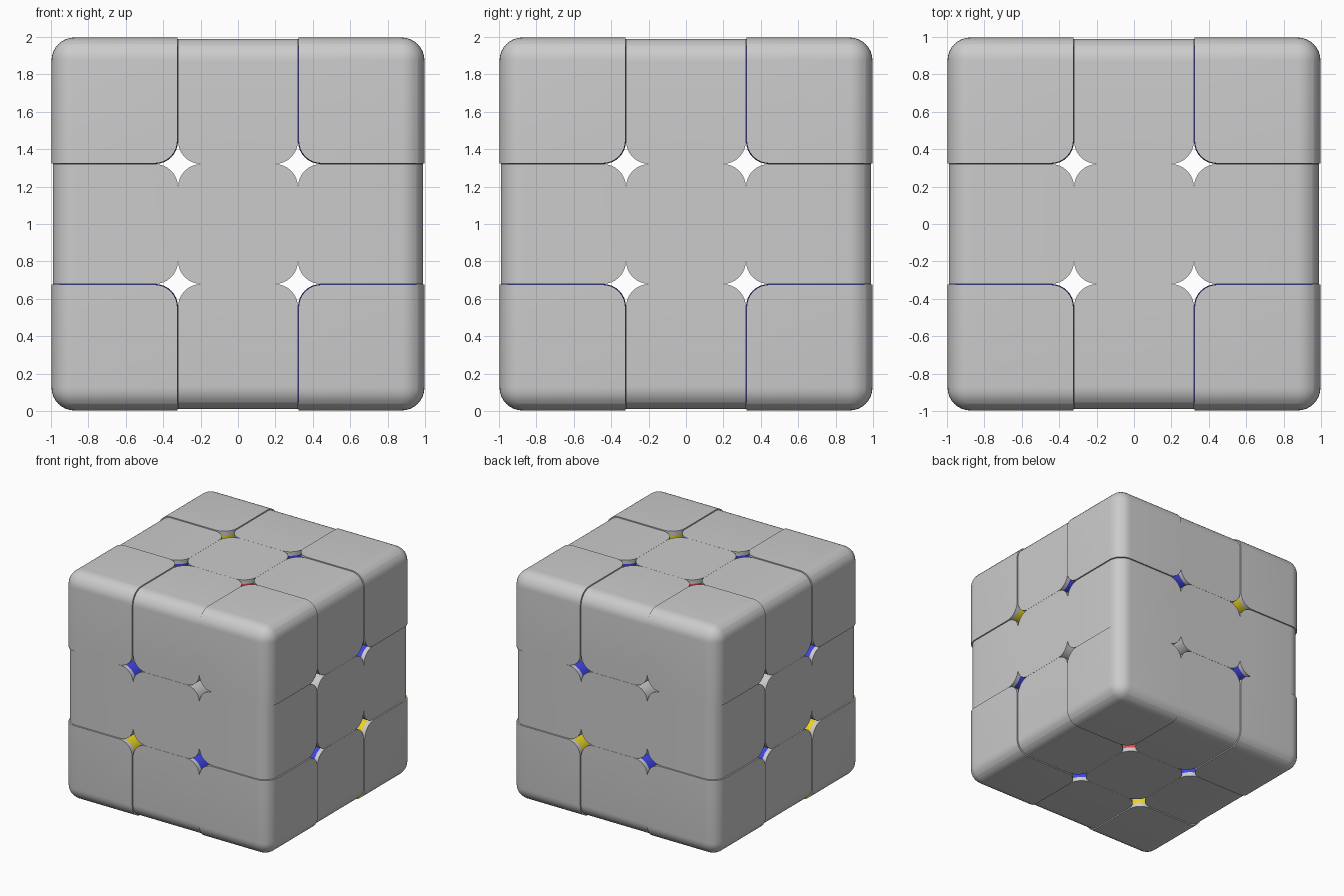
import bpy, bmesh
from mathutils import Vector

if "Cube" in bpy.data.objects:
    bpy.data.objects.remove(bpy.data.objects["Cube"])

R_HOLE = 0.122    # rounding of inner edges, forms the star-shaped holes
CAP = 0.035       # thickness of the grey outer shell
MID = 0.32        # half width of the middle layer


def material(name, rgb):
    m = bpy.data.materials.new(name)
    m.diffuse_color = (*rgb, 1)
    m.use_nodes = True
    m.node_tree.nodes["Principled BSDF"].inputs["Base Color"].default_value = m.diffuse_color
    return m


blue = material("blue", (0.05, 0.06, 0.8))
yellow = material("yellow", (0.8, 0.66, 0.02))
red = material("red", (0.8, 0.06, 0.06))


def piece(name, cell, colour):
    kind = sum(abs(c) for c in cell)
    outer = 0.997 if kind == 3 else 0.99
    inner = 0.324 if kind == 3 else 0.321
    bm = bmesh.new()
    bmesh.ops.create_cube(bm, size=2)
    for v in bm.verts:
        for i, c in enumerate(cell):
            if c == 0:
                v.co[i] *= MID
            else:
                v.co[i] = c * (outer if v.co[i] * c > 0 else inner)

    # round only inner/inner and outer/outer edges
    edges = []
    for e in bm.edges:
        a, b = e.verts[0].co, e.verts[1].co
        sides = [abs(a[i]) > 0.6 for i in range(3) if abs(a[i] - b[i]) < 1e-5]
        if sides[0] == sides[1]:
            edges.append(e)
    bmesh.ops.bevel(bm, geom=edges, offset=R_HOLE, offset_type='OFFSET',
                    segments=8, profile=0.5, affect='EDGES')

    # split off the grey outer shell
    for i, c in enumerate(cell):
        if c:
            n = Vector((0, 0, 0))
            n[i] = c
            bmesh.ops.bisect_plane(bm, geom=bm.verts[:] + bm.edges[:] + bm.faces[:],
                                   dist=1e-5, plane_co=n * (outer - CAP), plane_no=n)
    for f in bm.faces:
        p = f.calc_center_median()
        q = Vector([max(abs(x) - (outer - R_HOLE), 0) for x in p])
        f.material_index = 0 if (q.length > R_HOLE - CAP or not colour) else 1
        f.smooth = True
    bmesh.ops.recalc_face_normals(bm, faces=bm.faces[:])

    me = bpy.data.meshes.new(name)
    bm.to_mesh(me)
    bm.free()
    if colour:
        me.materials.append(None)
        me.materials.append(colour)
    ob = bpy.data.objects.new(name, me)
    ob.location.z = 1
    bpy.context.collection.objects.link(ob)
    return ob


# 27 blocks: core, face centres, edges and corners
names = ["core_block", "centre_block", "edge_block", "corner_block"]
for x in (-1, 0, 1):
    for y in (-1, 0, 1):
        for z in (-1, 0, 1):
            kind = abs(x) + abs(y) + abs(z)
            colour = [None, red if z else None, blue, yellow][kind]
            ob = piece(names[kind], (x, y, z), colour)
            ob.select_set(True)
            bpy.context.view_layer.objects.active = ob

bpy.ops.object.shade_smooth_by_angle(angle=0.6)
